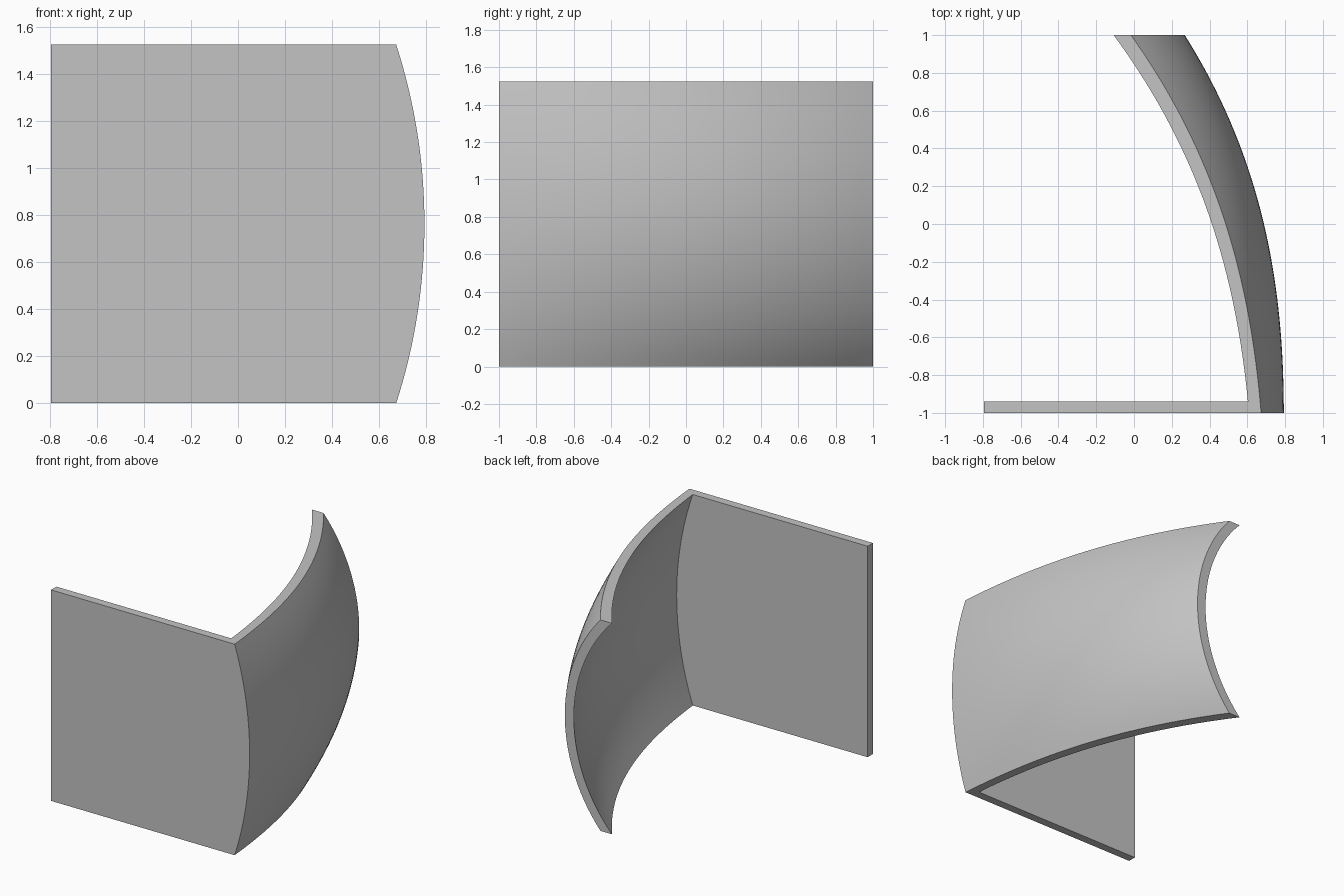
import bpy, bmesh, math

if "Cube" in bpy.data.objects:
    bpy.data.objects.remove(bpy.data.objects["Cube"])

HEIGHT, LEFT, THICK = 1.525, -0.795, 0.061
HALF = HEIGHT / 2
ROWS, COLS = 40, 32


def outer_x(y, z):
    # circular arc in height whose bulge grows toward the back
    t = y + 1
    sag = 0.12 + 0.0825 * t
    radius = (HALF ** 2 + sag ** 2) / (2 * sag)
    crest = 0.793 - 0.079 * t ** 2 - 0.026 * t ** 3
    return crest - radius + math.sqrt(radius ** 2 - (z - HALF) ** 2)


def inner_x(y, z):
    # constant wall thickness measured along the surface normal
    e = 0.001
    dy = (outer_x(y + e, z) - outer_x(y - e, z)) / (2 * e)
    dz = (outer_x(y, z + e) - outer_x(y, z - e)) / (2 * e)
    return outer_x(y, z) - THICK * math.sqrt(1 + dy * dy + dz * dz)


def make_grid(bm, func, y_start):
    grid = []
    for i in range(ROWS + 1):
        y = y_start + (1 - y_start) * i / ROWS
        heights = [HEIGHT * j / COLS for j in range(COLS + 1)]
        grid.append([bm.verts.new((func(y, z), y, z)) for z in heights])
    for a, b in zip(grid, grid[1:]):
        for j in range(COLS):
            bm.faces.new((a[j], b[j], b[j + 1], a[j + 1]))
    return grid


bm = bmesh.new()

# Curved side panel: outer and inner skins
outer = make_grid(bm, outer_x, -1)
inner = make_grid(bm, inner_x, -1 + THICK)

# Flat front panel: free edge and both faces
front = [bm.verts.new((LEFT, -1, z)) for z in (0, HEIGHT)]
back = [bm.verts.new((LEFT, -1 + THICK, z)) for z in (0, HEIGHT)]
bm.faces.new((front[0], front[1], back[1], back[0]))
bm.faces.new([front[1], front[0]] + outer[0])
bm.faces.new([back[1], back[0]] + inner[0])

# Rear rim of the curved panel
for j in range(COLS):
    bm.faces.new((outer[-1][j], inner[-1][j], inner[-1][j + 1], outer[-1][j + 1]))

# Flat top and bottom rims
for k, j in ((0, 0), (1, COLS)):
    for i in range(ROWS):
        bm.faces.new((outer[i][j], outer[i + 1][j], inner[i + 1][j], inner[i][j]))
    bm.faces.new((front[k], outer[0][j], inner[0][j], back[k]))

bmesh.ops.recalc_face_normals(bm, faces=bm.faces)
mesh = bpy.data.meshes.new("curved_corner_panel")
bm.to_mesh(mesh)
bm.free()
panel = bpy.data.objects.new("curved_corner_panel", mesh)
bpy.context.collection.objects.link(panel)

# Plain grey finish
grey = bpy.data.materials.new("light grey")
grey.use_nodes = True
colour = (0.55, 0.55, 0.55, 1)
grey.diffuse_color = colour
for node in grey.node_tree.nodes:
    if node.type == "BSDF_PRINCIPLED":
        node.inputs["Base Color"].default_value = colour
mesh.materials.append(grey)

bpy.ops.object.select_all(action="DESELECT")
panel.select_set(True)
bpy.context.view_layer.objects.active = panel
bpy.ops.object.shade_smooth_by_angle(angle=math.radians(30))
